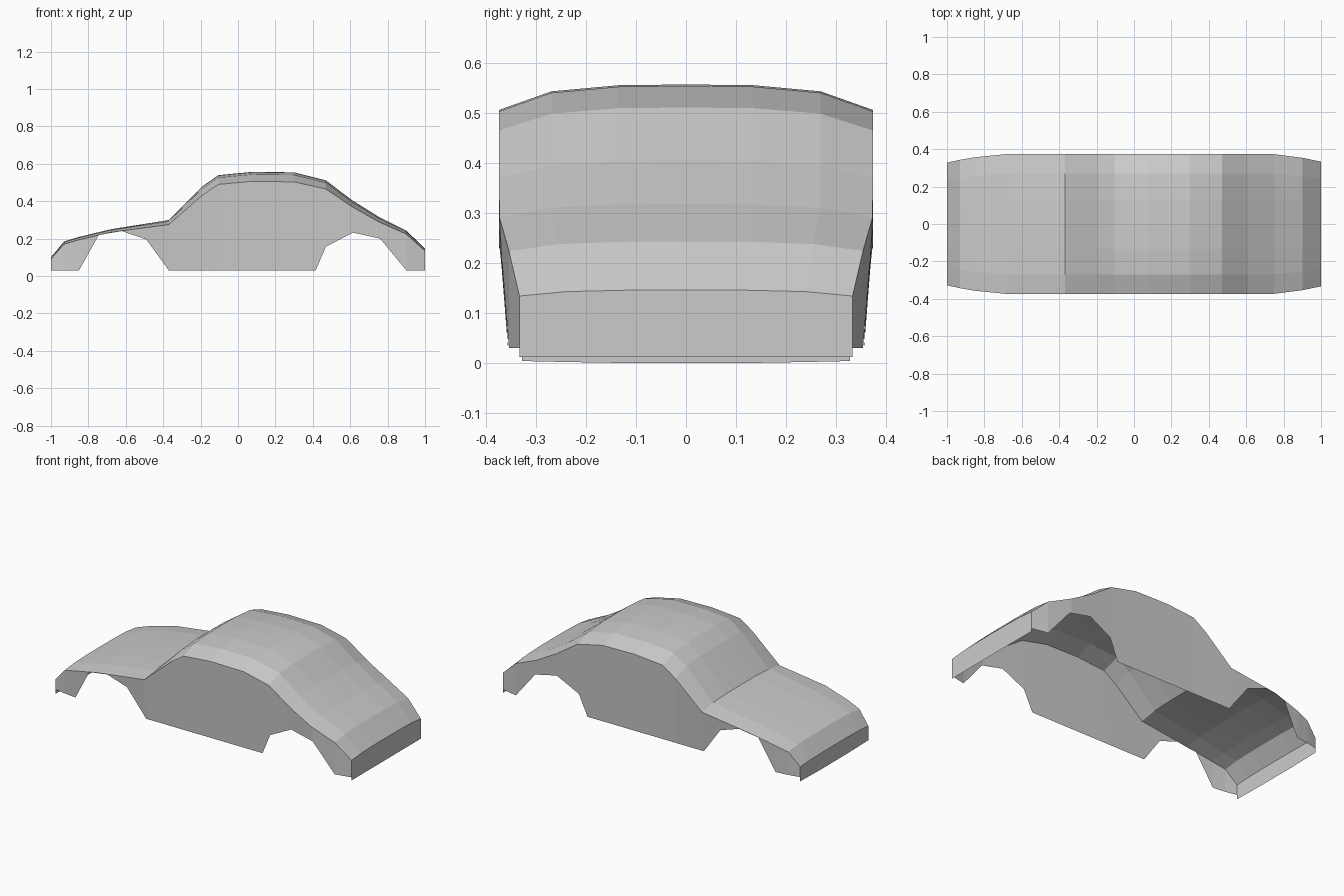
import bpy, bmesh

if "Cube" in bpy.data.objects:
    bpy.data.objects.remove(bpy.data.objects["Cube"])

# Stations along the body: x, centre height, edge height, half width
STATIONS = [
    (-1.00, .100, .092, .328), (-.93, .185, .170, .343), (-.85, .209, .194, .357),
    (-.68, .250, .234, .374), (-.37, .299, .275, .374), (-.19, .480, .432, .374),
    (-.105, .539, .490, .374), (.08, .557, .506, .374), (.30, .554, .503, .374),
    (.47, .511, .465, .374), (.61, .405, .370, .374), (.75, .318, .291, .373),
    (.90, .243, .224, .354), (1.00, .146, .134, .333)]

# Lower outline of the sides, including both wheel arches
SILL = [(-1, .03), (-.85, .03), (-.745, .22), (-.62, .24), (-.49, .195), (-.37, .03),
        (.415, .03), (.47, .157), (.615, .232), (.76, .20), (.90, .03), (1, .03)]

# Crown across the width: fraction of half width, fraction of edge drop
CROWN = [(1, 1), (.72, .27), (.36, .03), (0, 0)]


def lerp(points, x, col):
    for a, b in zip(points, points[1:]):
        if a[0] <= x <= b[0]:
            t = (x - a[0]) / (b[0] - a[0])
            return a[col] + t * (b[col] - a[col])
    return points[-1][col]


def crown_row(s):
    x, top, edge, half = s
    return [(x, -half * f, top - (top - edge) * d) for f, d in CROWN]


def skin(name, rows):
    """Loft rows of points into a flat-faced half panel and mirror it."""
    bm = bmesh.new()
    grid = [[bm.verts.new(p) for p in row] for row in rows]
    for r0, r1 in zip(grid, grid[1:]):
        for j in range(len(r0) - 1):
            bm.faces.new((r0[j], r1[j], r1[j + 1], r0[j + 1]))
    bmesh.ops.remove_doubles(bm, verts=bm.verts, dist=1e-4)
    mesh = bpy.data.meshes.new(name)
    bm.to_mesh(mesh)
    bm.free()
    ob = bpy.data.objects.new(name, mesh)
    bpy.context.collection.objects.link(ob)
    mod = ob.modifiers.new("Mirror", 'MIRROR')
    mod.use_axis = (False, True, False)
    mod.merge_threshold = 1e-4
    return ob


# Bonnet and cabin meet at the base of the windscreen
skin("bonnet", [crown_row(s) for s in STATIONS[:5]])
skin("cabin_and_tail", [crown_row(s) for s in STATIONS[4:]])

# Body sides lean inwards slightly towards the sill
xs = sorted({s[0] for s in STATIONS} | {p[0] for p in SILL})
side_rows = []
for x in xs:
    top, half = lerp(STATIONS, x, 2), lerp(STATIONS, x, 3)
    low = min(lerp(SILL, x, 1), top)
    lean = .018 * min(1, max(0, (.9 - abs(x)) / .2))
    y_low = half - lean * (top - low) / (top - .03)
    side_rows.append([(x, -y_low, low), (x, -half, top)])
skin("body_side", side_rows)

# Rear panel
skin("rear_panel", [[(x, y, .012), (x, y, z)] for x, y, z in crown_row(STATIONS[-1])])

# Front panel, its lower edge dips slightly to the middle
front = crown_row(STATIONS[0])
lows = [.004, .002, 0, 0]
skin("front_panel", [[(x, y, lo), (x, y, z)] for (x, y, z), lo in zip(front, lows)][::-1])
